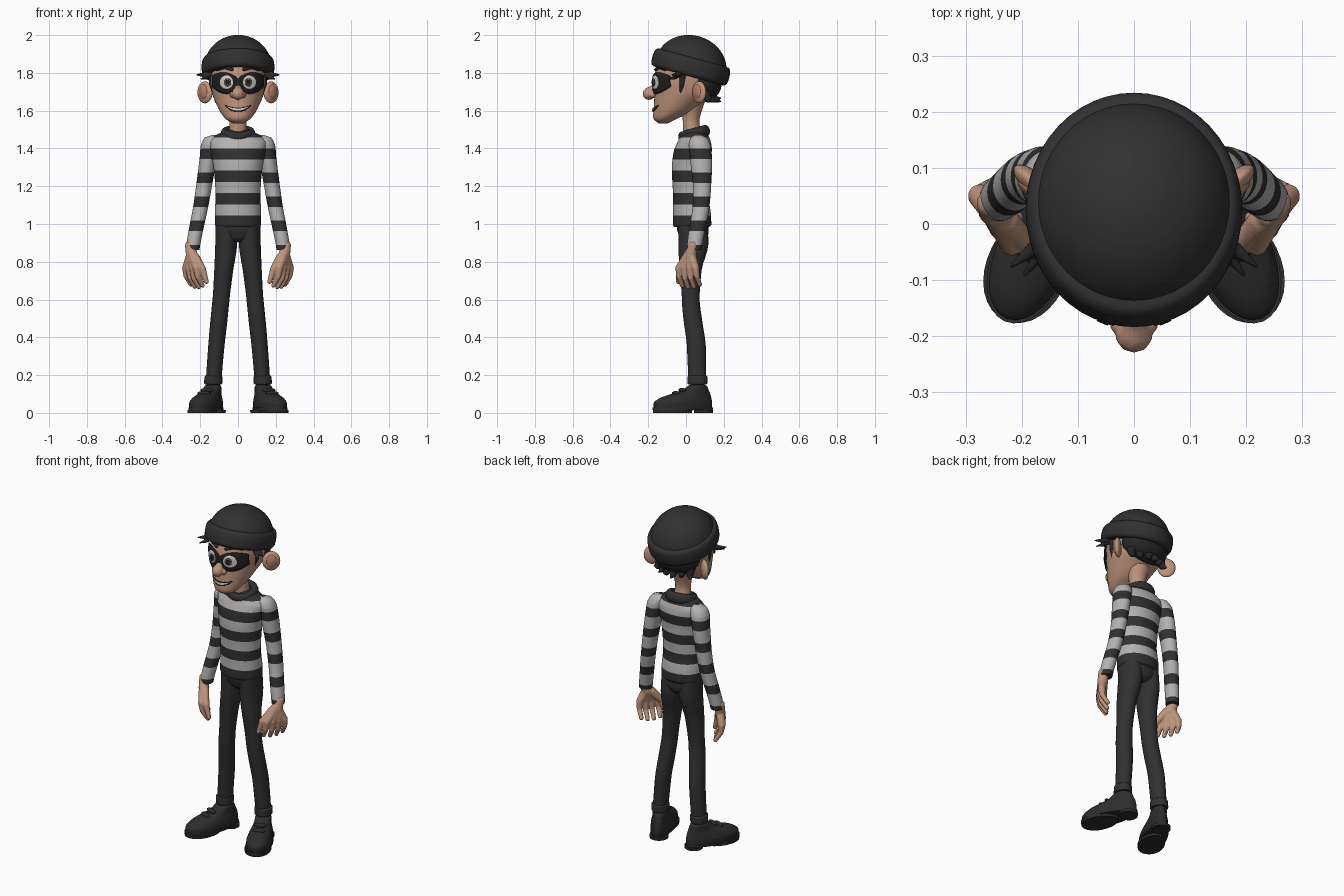
import bpy, bmesh, math
from mathutils import Matrix, Vector

if "Cube" in bpy.data.objects:
    bpy.data.objects.remove(bpy.data.objects["Cube"])


def material(name, r, g, b):
    m = bpy.data.materials.new(name)
    m.use_nodes = True
    m.diffuse_color = (r, g, b, 1)
    bsdf = m.node_tree.nodes["Principled BSDF"]
    bsdf.inputs["Base Color"].default_value = (r, g, b, 1)
    bsdf.inputs["Roughness"].default_value = 0.8
    return m


skin = material("skin", .52, .30, .20)
flush = material("flushed skin", .48, .22, .13)
cloth = material("dark cloth", .03, .03, .03)
light = material("light stripe", .46, .44, .44)
hair = material("hair", .02, .02, .02)
black = material("mask black", .014, .014, .014)
white = material("eye white", .65, .63, .6)
iris = material("iris brown", .10, .07, .055)
leather = material("shoe leather", .026, .026, .026)
made = []


def finish(name, bm, *mats):
    bmesh.ops.recalc_face_normals(bm, faces=bm.faces)
    me = bpy.data.meshes.new(name)
    bm.to_mesh(me)
    bm.free()
    for m in mats:
        me.materials.append(m)
    ob = bpy.data.objects.new(name, me)
    bpy.context.collection.objects.link(ob)
    made.append(ob)
    return ob


def section(keys, z):
    """Monotone cubic through keys (z, centre x, centre y, radius x, radius y)."""
    z = min(max(z, keys[0][0]), keys[-1][0])
    i = max(k for k in range(len(keys) - 1) if keys[k][0] <= z)
    a, b = keys[i], keys[i + 1]
    h = b[0] - a[0]
    t = (z - a[0]) / h

    def slope(k, c):
        d = [(keys[j + 1][c] - keys[j][c]) / (keys[j + 1][0] - keys[j][0])
             for j in (k - 1, k) if 0 <= j < len(keys) - 1]
        if len(d) == 1:
            return d[0]
        return 0 if d[0] * d[1] <= 0 else 2 * d[0] * d[1] / (d[0] + d[1])

    return [a[c] + (b[c] - a[c]) * t * t * (3 - 2 * t)
            + h * (t * (1 - t) ** 2 * slope(i, c) - t * t * (1 - t) * slope(i + 1, c))
            for c in range(1, 5)]


def loft(name, keys, mats, s=1, stripes=None, egg=0, steps=24, n=32):
    """Stack elliptical rings by height; stripes = (start, period, width)."""
    keys = sorted(keys)
    lo, hi = keys[0][0], keys[-1][0]
    zs = [lo + (hi - lo) * i / steps for i in range(steps + 1)] + [k[0] for k in keys]
    if stripes:
        start, period, width = stripes
        zs += [start + period * i + w for i in range(8) for w in (0, width)]
    zs = sorted({round(z, 4) for z in zs if lo <= z <= hi})
    bm = bmesh.new()
    rings = []
    for z in zs:
        cx, cy, rx, ry = section(keys, z)
        ring = []
        for j in range(n):
            a = math.tau * j / n
            x = cx + rx * math.cos(a) * (1 - egg * math.sin(a))
            ring.append(bm.verts.new((s * x, cy + ry * math.sin(a), z)))
        rings.append(ring)
    for k, (r0, r1) in enumerate(zip(rings, rings[1:])):
        for j in range(n):
            f = bm.faces.new((r0[j - 1], r0[j], r1[j], r1[j - 1]))
            if stripes:
                f.material_index = int(((zs[k] + zs[k + 1]) / 2 - start) % period > width)
    bm.faces.new(rings[0])
    bm.faces.new(rings[-1])
    return finish(name, bm, *mats)


def ellipsoid(name, mat, loc, size, turn=0):
    bm = bmesh.new()
    m = Matrix.Translation(loc) @ Matrix.Rotation(turn, 4, "Z") @ Matrix.Diagonal((*size, 1))
    bmesh.ops.create_uvsphere(bm, u_segments=24, v_segments=16, radius=1, matrix=m)
    return finish(name, bm, mat)


def blob(name, mat, chains, s=1, voxel=.004):
    """Fuse tapered chains of (x, y, z, radius) points into one soft form."""
    bm = bmesh.new()
    for chain in chains:
        for p, q in zip(chain, chain[1:]):
            for i in range(8):
                x, y, z, r = Vector(p).lerp(Vector(q), i / 7)
                bmesh.ops.create_icosphere(bm, subdivisions=2, radius=r,
                                           matrix=Matrix.Translation((s * x, y, z)))
    ob = finish(name, bm, mat)
    mod = ob.modifiers.new("fuse", "REMESH")
    mod.mode, mod.voxel_size, mod.use_smooth_shade = "VOXEL", voxel, True
    mod = ob.modifiers.new("soften", "SMOOTH")
    mod.factor, mod.iterations = .5, 3
    return ob


# Head and neck
HEAD = [(1.533, 0, -.12, .025, .025), (1.55, 0, -.115, .058, .052), (1.59, 0, -.075, .092, .098),
        (1.64, 0, -.037, .117, .132), (1.7, 0, 0, .139, .168), (1.77, 0, .005, .148, .175),
        (1.85, 0, .02, .148, .172), (1.93, 0, .03, .1, .11)]
loft("head", HEAD, [skin], steps=30, n=48)
loft("neck", [(1.44, 0, .045, .056, .055), (1.54, 0, .027, .044, .044), (1.65, 0, .035, .07, .065)], [skin])


def on_face(x, z, off):
    cx, cy, rx, ry = section(HEAD, z)
    a = math.asin(max(-.98, min(.98, x / rx)))
    return ((rx + off) * math.sin(a), cy - (ry + off) * math.cos(a), z)


def strip(name, mat, x, w, mid, half, off, cols=32, rows=8):
    """Thin plate hugging the face; mid and half give its height along t in -1..1."""
    bm = bmesh.new()
    grid = []
    for i in range(cols + 1):
        t = -math.cos(math.pi * i / cols)
        grid.append([bm.verts.new(on_face(x + w * t, mid(t) + max(half(t), .0005) * (2 * j / rows - 1), off))
                     for j in range(rows + 1)])
    for a, b in zip(grid, grid[1:]):
        for j in range(rows):
            bm.faces.new((a[j], a[j + 1], b[j + 1], b[j]))
    ob = finish(name, bm, mat)
    ob.modifiers.new("thickness", "SOLIDIFY").thickness = .008
    ob.modifiers["thickness"].offset = 0
    return ob


def disc(name, mat, x, z, w, h, off):
    strip(name, mat, x, w, lambda t: z, lambda t: h * math.sqrt(max(0, 1 - t * t)), off, 20)


# Mask, eyes and mouth
strip("mask", black, 0, .128, lambda t: 1.742 + .014 * t * t,
      lambda t: .026 + .03 * math.sin(math.pi * min(1, abs(t))) ** .7, .006)
strip("mouth", black, 0, .066, lambda t: 1.604 + .022 * t * t, lambda t: .003 + .009 * (1 - t * t), 0)
strip("teeth", white, 0, .056, lambda t: 1.606 + .016 * t * t, lambda t: .006 * (1 - t * t), .003)
blob("nose", skin, [[(0, -.16, 1.73, .016), (0, -.18, 1.71, .022), (0, -.196, 1.69, .034)],
                    [(-.024, -.178, 1.685, .02), (.024, -.178, 1.685, .02)]])

for s, side in ((1, "left"), (-1, "right")):
    disc(side + "_eye", white, s * .056, 1.75, .032, .037, .009)
    disc(side + "_iris", iris, s * .05, 1.75, .017, .021, .012)
    disc(side + "_pupil", black, s * .05, 1.75, .009, .012, .014)
    brow = [(*on_face(x, z, .004), r) for x, z, r in
            ((.03, 1.818, .009), (.07, 1.831, .011), (.108, 1.815, .006))]
    blob(side + "_eyebrow", hair, [brow], s, .003)

    # Ears flare outward toward the back
    turn = s * math.radians(41)
    ellipsoid(side + "_ear", skin, (s * .175, .07, 1.697), (.05, .02, .058), turn)
    ellipsoid(side + "_ear_hollow", flush, (s * .184, .06, 1.7), (.029, .012, .038), turn)

    # Sideburn and loose locks by the temple
    blob(side + "_side_hair", hair, [
        [(.138, -.015, 1.81, .022), (.139, -.022, 1.74, .015), (.131, -.03, 1.692, .005)],
        [(.14, -.03, 1.81, .02), (.18, -.045, 1.79, .014), (.218, -.075, 1.79, .004)],
        [(.14, -.035, 1.80, .018), (.172, -.06, 1.775, .011), (.195, -.09, 1.768, .004)]], s, .003)

    # Sleeve
    loft(side + "_sleeve", [
        (1.472, .12, .065, .015, .015), (1.458, .133, .068, .042, .042), (1.42, .145, .072, .051, .058),
        (1.35, .157, .08, .046, .058), (1.2, .18, .085, .042, .048), (1.1, .196, .08, .04, .045),
        (.95, .226, .055, .038, .042), (.89, .237, .046, .037, .04), (.862, .24, .043, .036, .038)],
        [cloth, light], s, (.835, .1275, .055))

    # Hand: palm, four curled fingers and a thumb
    def palm(a, b, z, r):
        return (.238 - .55 * a + .83 * b, .012 - .83 * a - .55 * b, z, r)

    fingers = [[palm(-.01, 0, .845, .029), palm(a, .01, .768, .022),
                palm(a * 1.1, .006, .715 - d, .0155), palm(a * 1.1, -.024, .668 - d, .0125)]
               for a, d in ((-.052, -.012), (-.018, 0), (.016, .002), (.05, -.006))]
    wrist = [palm(-.03, 0, .885, .027), palm(-.015, 0, .83, .031)]
    thumb = [palm(.01, -.004, .825, .027), palm(.068, -.014, .765, .019), palm(.084, -.03, .695, .013)]
    blob(side + "_hand", skin, fingers + [wrist, thumb], s)

    # Trouser leg with turned cuff
    loft(side + "_trouser_leg", [
        (1.0, .06, .035, .058, .078), (.9, .062, .04, .058, .079), (.75, .076, .024, .05, .058),
        (.6, .09, .025, .045, .047), (.5, .1, .035, .045, .049), (.35, .115, .055, .043, .05),
        (.16, .13, .06, .041, .047)], [cloth], s)
    loft(side + "_trouser_cuff", [
        (.15, .131, .06, .043, .048), (.157, .131, .06, .048, .053), (.19, .13, .06, .048, .053),
        (.197, .129, .06, .042, .047)], [cloth], s, steps=8)
    loft(side + "_sock", [(.1, .131, .06, .036, .038), (.18, .131, .06, .034, .037)], [hair], s, steps=2)

    # Shoe: upper, welt, split sole and straps
    parts = [
        loft(side + "_shoe_upper", [
            (.02, 0, -.083, .066, .165), (.05, 0, -.082, .067, .166), (.075, 0, -.07, .061, .15),
            (.095, 0, -.045, .052, .12), (.115, 0, -.014, .045, .08), (.138, 0, 0, .043, .056),
            (.148, 0, .003, .036, .044)], [leather], s, egg=.2),
        loft(side + "_shoe_welt", [(.014, 0, -.083, .07, .171), (.028, 0, -.083, .07, .171)],
             [leather], s, egg=.2, steps=1),
        loft(side + "_shoe_sole", [(0, 0, -.142, .072, .108), (.016, 0, -.142, .073, .11)],
             [leather], s, egg=.08, steps=1),
        loft(side + "_shoe_heel", [(0, 0, .036, .052, .05), (.016, 0, .036, .053, .051)],
             [leather], s, steps=1)]
    for y, z in ((-.125, .104), (-.088, .12)):
        parts.append(ellipsoid(side + "_shoe_strap", leather, (0, y, z), (.037, .015, .012)))
    for ob in parts:
        ob.location = (s * .131, .06, 0)
        ob.rotation_euler.z = s * math.radians(23)

# Back hair with ragged ends
ellipsoid("back_hair", hair, (0, .09, 1.75), (.145, .1, .105))
blob("hair_ends", hair, [
    [(x, .13 - abs(x) * .3, 1.7, .03), (x * 1.08, .165 - abs(x) * .5, 1.66, .018),
     (x * 1.2, .195 - abs(x) * .6, 1.648 + .02 * (i % 2), .004)]
    for i, x in enumerate((-.1, -.06, -.02, .02, .06, .1))], 1, .003)

# Knitted hat: dome and rolled band, tipped toward the back
dome = [(.167 * math.sin(a), 0, 0, .178 * math.cos(a), .19 * math.cos(a))
        for a in (math.radians(d) for d in range(0, 90, 8))]
band = [(z, 0, 0, .193 - d, .211 - d) for z, d in
        ((-.05, .022), (-.045, .01), (-.03, .002), (0, 0), (.028, .003), (.042, .01), (.049, .02))]
for name, keys in (("hat_dome", dome), ("hat_band", band)):
    hat = loft(name, keys, [cloth], n=48)
    hat.location = (0, .026, 1.832)
    hat.rotation_euler.x = math.radians(-15.4)

# Striped shirt body and collar
loft("shirt_body", [
    (.985, 0, .03, .114, .094), (.995, 0, .032, .123, .102), (1.04, 0, .032, .123, .101),
    (1.15, 0, .025, .119, .094), (1.3, 0, .026, .129, .101), (1.38, 0, .035, .145, .101),
    (1.43, 0, .043, .152, .09), (1.465, 0, .045, .125, .075), (1.49, 0, .045, .08, .058),
    (1.5, 0, .045, .06, .05)], [cloth, light], 1, (.985, .1185, .06), n=48)
bm = bmesh.new()
tilt = Matrix.Translation((0, .043, 1.477)) @ Matrix.Rotation(math.radians(16), 4, "X")
rings = [[bm.verts.new(tilt @ Vector(((.07 + .022 * math.cos(v)) * math.cos(u),
                                      (.066 + .02 * math.cos(v)) * math.sin(u), .03 * math.sin(v))))
          for v in (math.tau * j / 12 for j in range(12))]
         for u in (math.tau * i / 40 for i in range(40))]
for i in range(40):
    for j in range(12):
        bm.faces.new((rings[i - 1][j - 1], rings[i][j - 1], rings[i][j], rings[i - 1][j]))
finish("collar", bm, cloth)

# Trouser seat
loft("trouser_seat", [(.905, 0, .04, .06, .05), (.93, 0, .04, .1, .074), (.97, 0, .036, .117, .083),
                      (1.03, 0, .03, .116, .085)], [cloth])

bpy.ops.object.select_all(action="DESELECT")
for ob in made:
    ob.select_set(True)
bpy.context.view_layer.objects.active = made[0]
bpy.ops.object.shade_smooth_by_angle(angle=math.radians(50))
